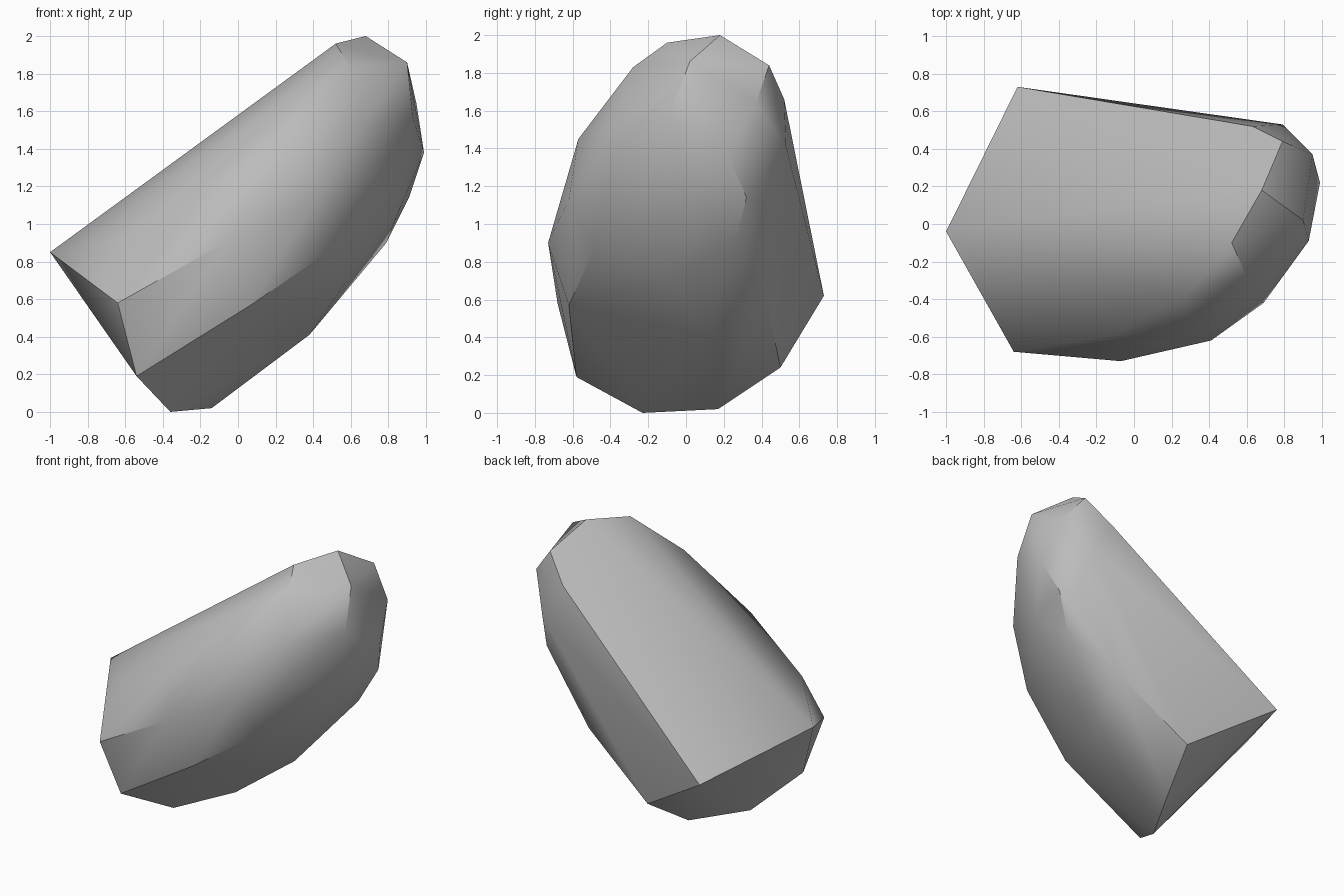
import bpy
import bmesh

cube = bpy.data.objects.get("Cube")
if cube:
    bpy.data.objects.remove(cube, do_unlink=True)

# Stone colour
stone = bpy.data.materials.new("stone_grey")
stone.use_nodes = True
grey = (0.5, 0.5, 0.5, 1)
stone.diffuse_color = grey
stone.node_tree.nodes["Principled BSDF"].inputs["Base Color"].default_value = grey

# Corners of the boulder, grouped by region
broken_end = [(-1, -.04, .85), (-.62, .73, .62), (-.64, -.68, .58), (-.54, -.58, .19),
              (-.36, -.23, 0), (-.14, .17, .02), (-.04, .5, .24)]
front_side = [(-.58, -.51, .93), (-.07, -.73, .9), (.41, -.62, 1.13), (-.11, -.59, 1.24),
              (.31, -.57, 1.45), (.28, -.38, 1.67), (.07, -.62, .57),
              (.66, -.4, 1.53), (.69, -.42, 1.28), (.52, -.48, .88)]
crown = [(.52, -.1, 1.96), (.68, .18, 2), (.9, .02, 1.86), (.79, .44, 1.84), (.6, -.28, 1.83)]
far_side = [(.93, -.09, 1.57), (.95, .37, 1.64), (.99, .22, 1.38), (.91, .32, 1.14),
            (.86, .02, 1.08), (.79, .26, .9), (.58, -.1, .7), (.38, .11, .41)]
back_side = [(.79, .53, 1.41), (.63, .52, 1.66), (.83, .42, 1.13), (.49, .42, .62)]

# Wrap the corners in a faceted convex skin
bm = bmesh.new()
for corner in broken_end + front_side + crown + far_side + back_side:
    bm.verts.new(corner)
bmesh.ops.convex_hull(bm, input=bm.verts)
loose = [v for v in bm.verts if not v.link_faces]
bmesh.ops.delete(bm, geom=loose, context="VERTS")
bmesh.ops.recalc_face_normals(bm, faces=bm.faces)

mesh = bpy.data.meshes.new("boulder")
bm.to_mesh(mesh)
bm.free()
mesh.materials.append(stone)
boulder = bpy.data.objects.new("boulder", mesh)
bpy.context.collection.objects.link(boulder)

# Soft facets with crisp broken edges
bpy.context.view_layer.objects.active = boulder
boulder.select_set(True)
bpy.ops.object.shade_smooth_by_angle(angle=.58)
